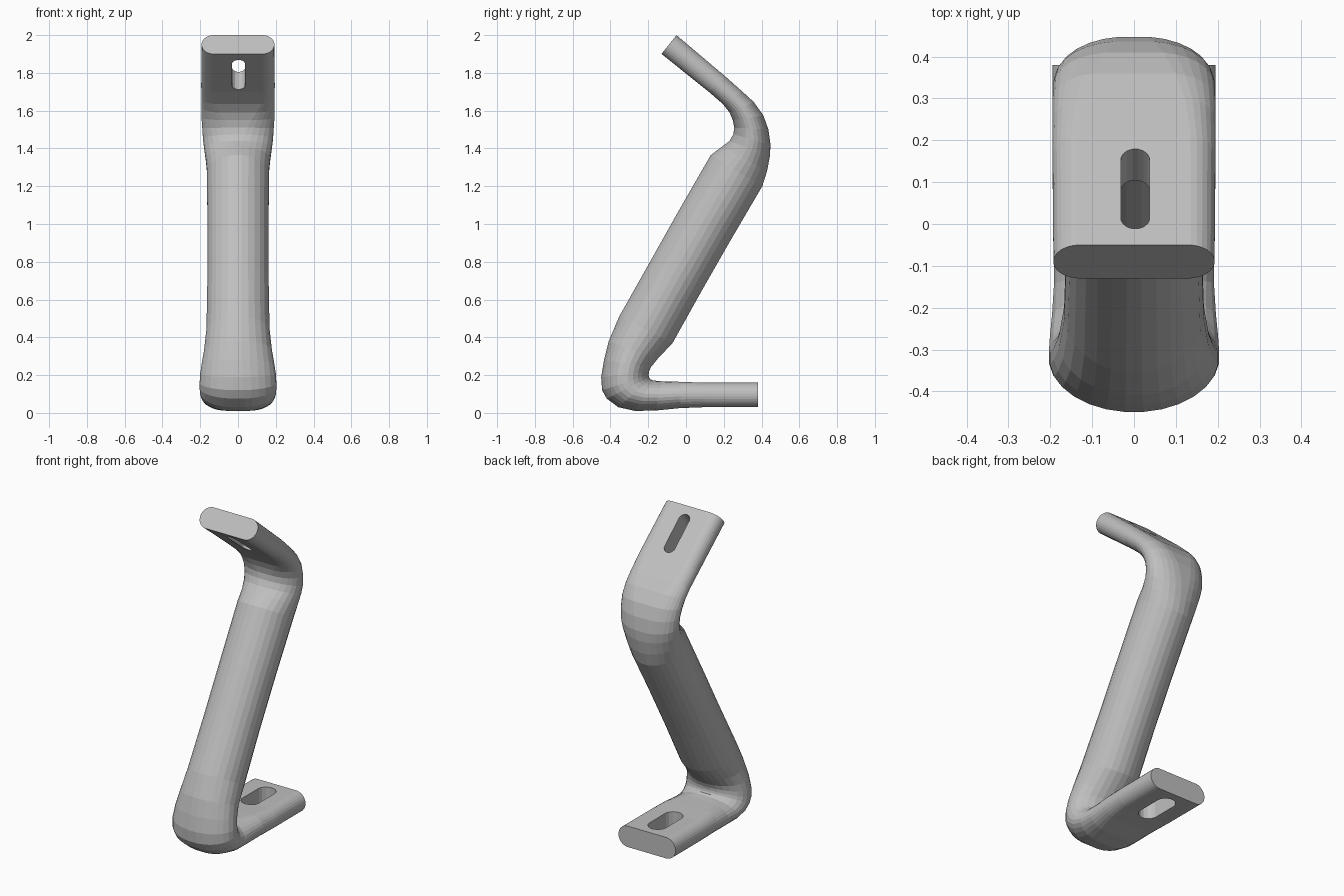
import bpy, bmesh, math
from mathutils import Vector, Matrix

if "Cube" in bpy.data.objects:
    bpy.data.objects.remove(bpy.data.objects["Cube"])

steel = bpy.data.materials.new("grey steel")
steel.diffuse_color = (0.52, 0.52, 0.52, 1)
steel.use_nodes = True
steel.node_tree.nodes["Principled BSDF"].inputs["Base Color"].default_value = steel.diffuse_color
N = 28  # points around each section

# Sections from foot to top: outer (y, z), inner (y, z), half width, roundness
# (roundness 0 = flat strip with round edges, 1 = full ellipse)
SECTIONS = [
    (0.38, 0.03, 0.38, 0.16, 0.195, 0),
    (0.10, 0.03, 0.10, 0.16, 0.195, 0),
    (-0.03, 0.025, -0.03, 0.165, 0.192, 0.1),
    (-0.16, 0.012, -0.13, 0.168, 0.192, 0.4),
    (-0.27, 0.01, -0.175, 0.172, 0.197, 0.7),
    (-0.36, 0.03, -0.19, 0.18, 0.202, 0.8),
    (-0.42, 0.075, -0.195, 0.19, 0.204, 0.9),
    (-0.445, 0.12, -0.197, 0.202, 0.204, 0.9),
    (-0.45, 0.19, -0.195, 0.218, 0.202, 1),
    (-0.435, 0.28, -0.185, 0.242, 0.193, 1),
    (-0.41, 0.38, -0.15, 0.285, 0.18, 1),
    (-0.355, 0.51, -0.07, 0.37, 0.168, 1),
    (-0.20, 0.785, 0.075, 0.63, 0.163, 1),
    (-0.04, 1.07, 0.235, 0.91, 0.163, 1),
    (0.13, 1.365, 0.405, 1.20, 0.165, 1),
    (0.19, 1.41, 0.43, 1.28, 0.172, 1),
    (0.23, 1.44, 0.445, 1.36, 0.18, 0.9),
    (0.25, 1.475, 0.448, 1.42, 0.186, 0.8),
    (0.255, 1.51, 0.437, 1.50, 0.19, 0.7),
    (0.247, 1.55, 0.41, 1.575, 0.194, 0.5),
    (0.23, 1.59, 0.36, 1.645, 0.195, 0.3),
    (0.195, 1.635, 0.30, 1.70, 0.195, 0.15),
    (0.12, 1.70, 0.21, 1.78, 0.195, 0.05),
    (-0.13, 1.90, -0.05, 2.0, 0.193, 0),
]


def new_object(name, bm):
    bmesh.ops.recalc_face_normals(bm, faces=bm.faces)
    me = bpy.data.meshes.new(name)
    bm.to_mesh(me)
    bm.free()
    me.materials.append(steel)
    ob = bpy.data.objects.new(name, me)
    bpy.context.collection.objects.link(ob)
    return ob


# Bent tube with flattened ends, lofted through the sections
bm = bmesh.new()
rings = []
for oy, oz, iy, iz, half, rnd in SECTIONS:
    outer, inner = Vector((0, oy, oz)), Vector((0, iy, iz))
    mid, up = (outer + inner) / 2, (inner - outer) / 2
    thick = up.length
    ring = []
    for k in range(N):
        a = 2 * math.pi * (k + 0.5) / N
        c, s = math.cos(a), math.sin(a)
        strip = c * thick + math.copysign(max(half - thick, 0), c)
        x = strip * (1 - rnd) + c * half * rnd
        ring.append(bm.verts.new(mid + up * s + Vector((x, 0, 0))))
    rings.append(ring)
for r0, r1 in zip(rings, rings[1:]):
    for k in range(N):
        j = (k + 1) % N
        bm.faces.new((r0[k], r0[j], r1[j], r1[k]))
bm.faces.new(rings[0])
bm.faces.new(rings[-1])
strut = new_object("bent_strut", bm)


# Rounded bolt slots cut through both flattened ends
def cut_slot(name, centre, angle, length, width):
    bm = bmesh.new()
    r, straight = width / 2, length / 2 - width / 2
    pts = []
    for k in range(16):
        a = 2 * math.pi * (k + 0.5) / 16
        y = r * math.sin(a)
        pts.append((r * math.cos(a), y + math.copysign(straight, y)))
    low = [bm.verts.new((x, y, -0.12)) for x, y in pts]
    high = [bm.verts.new((x, y, 0.12)) for x, y in pts]
    bm.faces.new(low)
    bm.faces.new(high)
    for k in range(16):
        j = (k + 1) % 16
        bm.faces.new((low[k], low[j], high[j], high[k]))
    bmesh.ops.transform(bm, verts=bm.verts, matrix=Matrix.Translation(centre)
                        @ Matrix.Rotation(angle, 4, 'X'))
    cutter = new_object(name, bm)
    cutter.hide_render = True
    cutter.hide_set(True)
    mod = strut.modifiers.new(name, 'BOOLEAN')
    mod.object, mod.operation, mod.solver = cutter, 'DIFFERENCE', 'EXACT'


cut_slot("foot_slot_cutter", (0, 0.2, 0.095), 0, 0.26, 0.115)
cut_slot("top_slot_cutter", (0.003, 0.047, 1.84), math.radians(-38.7), 0.25, 0.07)
